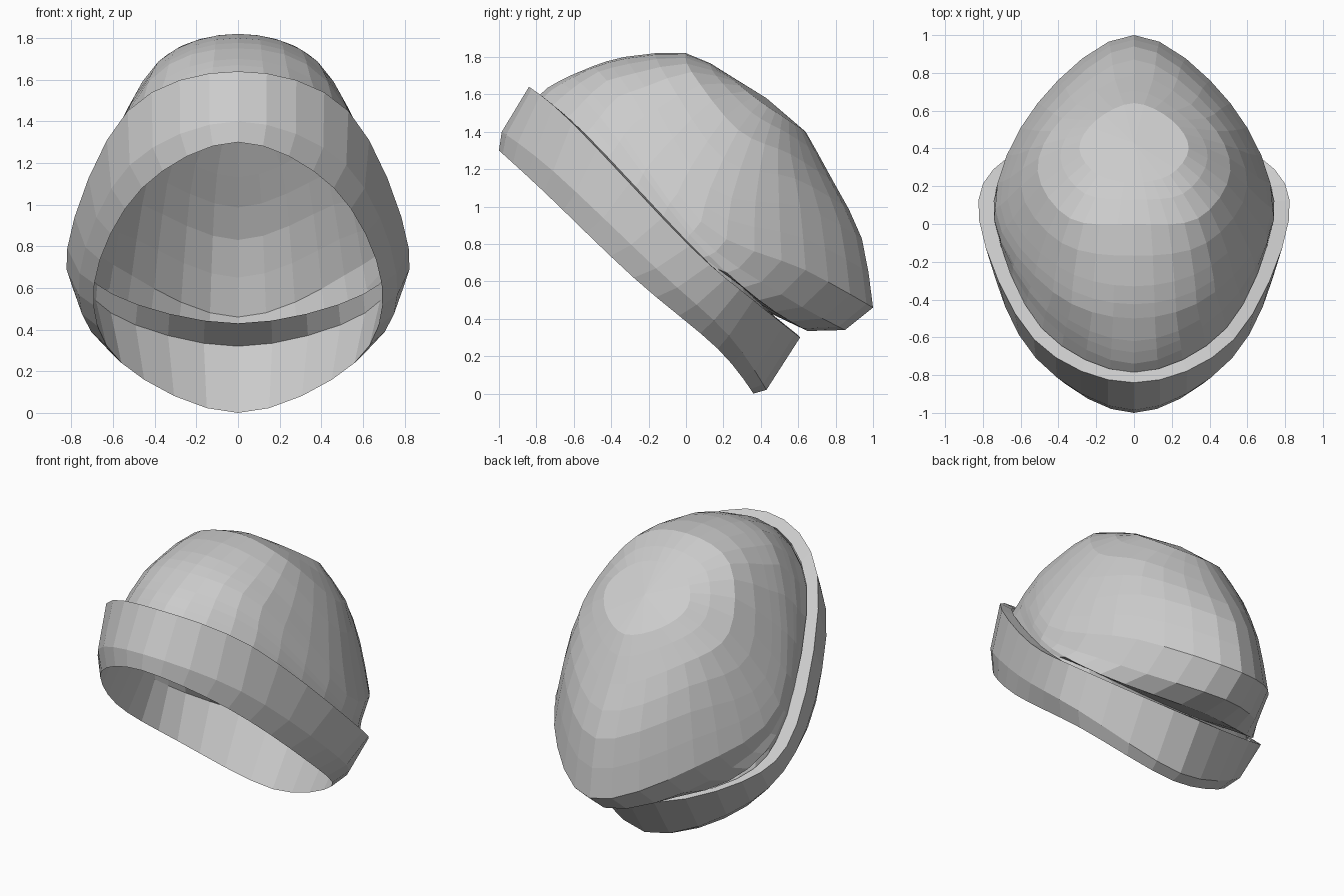
import bpy, bmesh
from mathutils import Vector

if "Cube" in bpy.data.objects:
    bpy.data.objects.remove(bpy.data.objects["Cube"])

STEPS = 4  # segments between neighbouring control points of a ring


def spline(p0, p1, p2, p3, t):
    return 0.5 * (2 * p1 + (p2 - p0) * t + (2 * p0 - 5 * p1 + 4 * p2 - p3) * t * t
                  + (3 * p1 - p0 - 3 * p2 + p3) * t ** 3)


def ring(half):
    """Mirror a half outline (front to back) and smooth it into a closed loop."""
    pts = [Vector(p) for p in half]
    pts += [Vector((-p.x, p.y, p.z)) for p in pts[-2:0:-1]]
    n = len(pts)
    return [spline(pts[i - 1], pts[i], pts[(i + 1) % n], pts[(i + 2) % n], s / STEPS)
            for i in range(n) for s in range(STEPS)]


def refine(rings):
    """Insert a rounded row halfway between each pair of rings."""
    out = []
    for i in range(len(rings) - 1):
        a, b = rings[i], rings[i + 1]
        prev = rings[i - 1] if i else [2 * p - q for p, q in zip(a, b)]
        nxt = rings[i + 2] if i + 2 < len(rings) else b
        out += [a, [spline(*q, 0.5) for q in zip(prev, a, b, nxt)]]
    return out + [rings[-1]]


def loft(name, rings, apex=None):
    """Skin a stack of rings, optionally closed with a fan."""
    bm = bmesh.new()
    rows = [[bm.verts.new(p) for p in r] for r in rings]
    n = len(rows[0])
    for a, b in zip(rows, rows[1:]):
        for i in range(n):
            j = (i + 1) % n
            bm.faces.new((a[i], a[j], b[j], b[i]))
    if apex:
        top = bm.verts.new(apex)
        for i in range(n):
            bm.faces.new((rows[-1][i], rows[-1][(i + 1) % n], top))
    me = bpy.data.meshes.new(name)
    bm.to_mesh(me)
    bm.free()
    ob = bpy.data.objects.new(name, me)
    bpy.context.collection.objects.link(ob)
    return ob


# Turned-up cuff: folded lower edge, bulge, upper edge and the ledge inside it
fold = [(0, -1, 1.3), (.46, -.76, 1.08), (.69, -.28, .62), (.56, .17, .24), (0, .36, 0)]
bulge = [(0, -.985, 1.4), (.52, -.71, 1.19), (.76, -.16, .67), (.63, .23, .31), (0, .43, .02)]
rim = [(0, -.84, 1.64), (.53, -.61, 1.45), (.82, .02, .79), (.66, .36, .5), (0, .61, .3)]
ledge = [(0, -.785, 1.6), (.49, -.55, 1.4), (.735, .02, .8), (.61, .34, .5), (0, .59, .32)]
loft("cuff", [ring(r) for r in (fold, bulge, rim, ledge)])

# Inner layer: lining behind the cuff and the fold tucked under the sagging back
lining = [(0, -.795, 1.585), (.485, -.56, 1.37), (.725, -.03, .78), (.61, .33, .48), (0, .59, .32)]
tuck = [(0, -.74, 1.635), (.475, -.5, 1.43), (.735, .0, .82), (.6, .3, .57), (0, .45, .43)]
sag = [(0, -.68, 1.67), (.465, -.46, 1.48), (.74, .02, .85), (.59, .39, .5), (0, .65, .335)]
under = [(0, -.62, 1.7), (.45, -.43, 1.52), (.74, .04, .87), (.53, .51, .53), (0, .85, .34)]

# Slouching dome from the back crease up to the crown
dome = [
    [(0, -.5, 1.75), (.43, -.36, 1.59), (.735, .08, .92), (.51, .64, .66), (0, 1, .46)],
    [(0, -.33, 1.8), (.41, -.22, 1.64), (.67, .13, 1.1), (.46, .61, 1.0), (0, .94, .83)],
    [(0, 0, 1.82), (.34, .03, 1.72), (.51, .28, 1.41), (.38, .56, 1.28), (0, .79, 1.13)],
    [(0, .22, 1.71), (.19, .26, 1.67), (.29, .4, 1.56), (.2, .55, 1.46), (0, .64, 1.4)],
]
loft("crown", [ring(r) for r in (fold, lining, tuck, sag, under)]
     + refine([ring(r) for r in dome]), (0, .43, 1.58))
